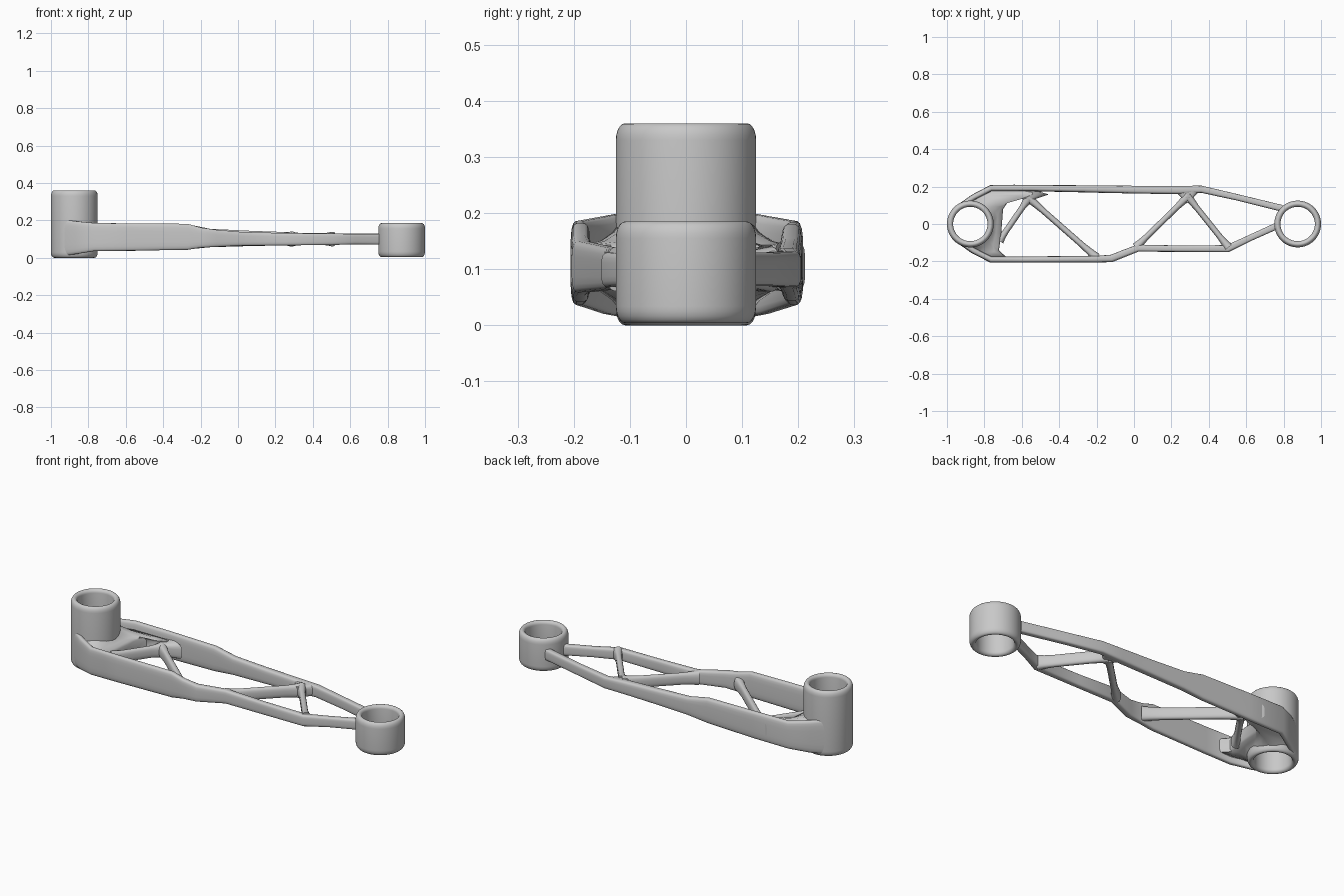
import bpy, bmesh, math
from mathutils import Vector

cube = bpy.data.objects.get("Cube")
if cube:
    bpy.data.objects.remove(cube)

metal = bpy.data.materials.new("cast grey metal")
metal.use_nodes = True
GREY = (0.58, 0.58, 0.58, 1)
metal.diffuse_color = GREY
metal.node_tree.nodes["Principled BSDF"].inputs["Base Color"].default_value = GREY


def finish(name, bm):
    """Turn a bmesh into a smooth shaded, coloured object."""
    bmesh.ops.recalc_face_normals(bm, faces=bm.faces)
    mesh = bpy.data.meshes.new(name)
    bm.to_mesh(mesh)
    bm.free()
    mesh.materials.append(metal)
    obj = bpy.data.objects.new(name, mesh)
    bpy.context.collection.objects.link(obj)
    bpy.ops.object.select_all(action="DESELECT")
    bpy.context.view_layer.objects.active = obj
    obj.select_set(True)
    bpy.ops.object.shade_smooth_by_angle(angle=math.radians(50))
    return obj


def bridge(bm, a, b):
    """Join two closed loops of vertices with quads."""
    for i in range(len(a)):
        j = (i + 1) % len(a)
        bm.faces.new((a[i], a[j], b[j], b[i]))


def ring(name, x, z0, z1, outer=0.125, inner=0.092, steps=64):
    """Tube with rounded rims, turned around a vertical axis."""
    profile = []
    mid = (outer + inner) / 2
    for side, z, sign in ((1, z0, -1), (1, z1, 1), (-1, z1, 1), (-1, z0, -1)):
        wall = outer if side > 0 else inner
        depth = 0.03 if side > 0 else 0.018
        arc = []
        for k in range(6):
            t = k / 5 * math.pi / 2
            arc.append((mid + (wall - mid) * math.cos(t),
                        z - sign * depth * (1 - math.sin(t))))
        # the loop runs up the outside and down the inside
        profile += arc if side * sign > 0 else arc[::-1]
    bm = bmesh.new()
    loops = []
    for s in range(steps):
        a = 2 * math.pi * s / steps
        loops.append([bm.verts.new((x + r * math.cos(a), r * math.sin(a), z))
                      for r, z in profile])
    for s in range(steps):
        bridge(bm, loops[s], loops[(s + 1) % steps])
    bmesh.ops.remove_doubles(bm, verts=bm.verts, dist=1e-5)
    return finish(name, bm)


def beam(name, path, power=0.5, steps=20):
    """Rounded bar along stations of x, y, bottom, top and width."""
    bm = bmesh.new()
    pts = [Vector(p[:2]) for p in path]
    loops = []
    for i, (x, y, z0, z1, w) in enumerate(path):
        before = (pts[i] - pts[i - 1]).normalized() if i else None
        after = (pts[i + 1] - pts[i]).normalized() if i + 1 < len(pts) else None
        d = ((before or after) + (after or before)).normalized()
        miter = 1 / max(d.dot(before or after), 0.6)
        side = Vector((-d.y, d.x)) * w / 2 * miter
        loop = []
        for k in range(steps):
            a = 2 * math.pi * (k + 0.5) / steps
            c, s = math.cos(a), math.sin(a)
            u = math.copysign(abs(c) ** power, c)
            v = math.copysign(abs(s) ** power, s)
            loop.append(bm.verts.new((x + side.x * u, y + side.y * u,
                                      (z0 + z1) / 2 + v * (z1 - z0) / 2)))
        loops.append(loop)
    for a, b in zip(loops, loops[1:]):
        bridge(bm, a, b)
    bm.faces.new(loops[0])
    bm.faces.new(loops[-1])
    return finish(name, bm)


def brace(name, start, end, width=0.032, z0=0.068, z1=0.132):
    """Strut that flares where it meets its neighbours."""
    a, b = Vector(start), Vector(end)
    path = []
    for t, flare in ((0, 1.7), (0.1, 1.25), (0.22, 1), (0.78, 1), (0.9, 1.2), (1, 1.6)):
        p = a.lerp(b, t)
        grow = (flare - 1) * 0.012
        path.append((p.x, p.y, z0 - grow, z1 + grow, width * flare))
    return beam(name, path, power=0.75)


# Mounting rings
ring("tall_mount_ring", -0.875, 0.0, 0.36)
ring("short_mount_ring", 0.875, 0.004, 0.185)

# Side rails: deep walls near the tall ring, slim bars near the short one
beam("front_rail", [
    (-0.935, -0.09, 0.01, 0.205, 0.03), (-0.86, -0.142, 0.02, 0.195, 0.032),
    (-0.765, -0.19, 0.036, 0.186, 0.032), (-0.6, -0.19, 0.037, 0.184, 0.032),
    (-0.27, -0.188, 0.042, 0.182, 0.036), (-0.2, -0.188, 0.053, 0.162, 0.036),
    (-0.12, -0.184, 0.058, 0.15, 0.04), (0.02, -0.129, 0.064, 0.138, 0.038),
    (0.25, -0.132, 0.066, 0.132, 0.034), (0.5, -0.132, 0.068, 0.13, 0.038),
    (0.62, -0.075, 0.072, 0.127, 0.034), (0.775, -0.005, 0.07, 0.128, 0.036)])
beam("back_rail", [
    (-0.935, 0.09, 0.01, 0.205, 0.03), (-0.86, 0.142, 0.02, 0.195, 0.032),
    (-0.765, 0.192, 0.036, 0.186, 0.032), (-0.55, 0.192, 0.037, 0.184, 0.034),
    (-0.27, 0.188, 0.044, 0.18, 0.038), (-0.15, 0.186, 0.056, 0.155, 0.04),
    (0.05, 0.183, 0.062, 0.145, 0.042), (0.24, 0.182, 0.066, 0.138, 0.044),
    (0.36, 0.186, 0.068, 0.132, 0.038), (0.55, 0.143, 0.07, 0.13, 0.034),
    (0.79, 0.084, 0.07, 0.13, 0.036)])

# Diagonal struts
brace("inner_brace", (-0.565, 0.135), (-0.72, -0.09))
brace("long_brace", (-0.57, 0.145), (-0.2, -0.18))
brace("middle_brace", (0.29, 0.15), (0.01, -0.125))
brace("outer_brace", (0.285, 0.15), (0.505, -0.125))

# Thickened joints between the struts and the back rail
beam("left_joint", [(-0.575, 0.12, 0.07, 0.13, 0.045), (-0.56, 0.15, 0.065, 0.14, 0.08),
                    (-0.55, 0.185, 0.06, 0.15, 0.2)])
beam("right_joint", [(0.285, 0.115, 0.07, 0.13, 0.045), (0.285, 0.145, 0.068, 0.132, 0.07),
                     (0.285, 0.18, 0.068, 0.134, 0.14)])

# Web joining the tall ring to both rails, thicker toward the ring
outline = [(-0.91, 0.12), (-0.78, 0.19), (-0.45, 0.19), (-0.58, 0.14),
           (-0.66, 0.138), (-0.7, 0.08), (-0.71, -0.05), (-0.722, -0.14),
           (-0.68, -0.18), (-0.79, -0.19), (-0.91, -0.12)]
bm = bmesh.new()
sections = []
for i, (x, y) in enumerate(outline):
    a = math.radians(110 - 220 * i / (len(outline) - 1))
    start = Vector((-0.875 + 0.112 * math.cos(a), 0.112 * math.sin(a)))
    end = Vector((x, y))
    top, bottom = [], []
    for t, half in ((0, 0.085), (0.25, 0.06), (0.55, 0.045), (0.9, 0.038), (1, 0.025)):
        p = start.lerp(end, t)
        top.append(bm.verts.new((p.x, p.y, 0.105 + half)))
        bottom.append(bm.verts.new((p.x, p.y, 0.105 - half)))
    sections.append(top + bottom[::-1])
for a, b in zip(sections, sections[1:]):
    bridge(bm, a, b)
bm.faces.new(sections[0])
bm.faces.new(sections[-1])
finish("ring_web", bm)
